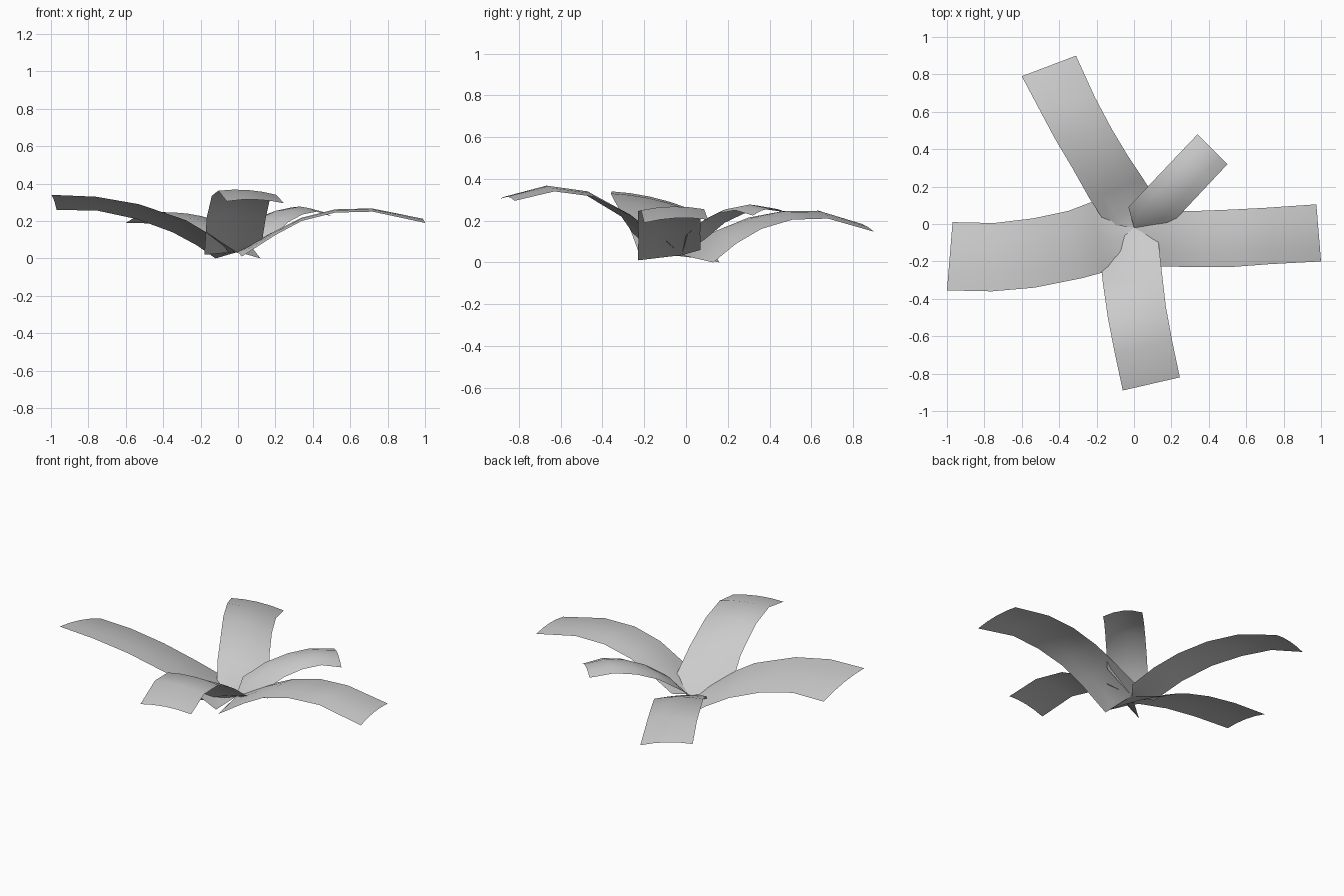
import bpy
import bmesh
from mathutils import Vector

cube = bpy.data.objects.get("Cube")
if cube:
    bpy.data.objects.remove(cube, do_unlink=True)

# One plain material for every leaf
grey = bpy.data.materials.new("leaf_grey")
grey.use_nodes = True
grey.diffuse_color = (0.6, 0.6, 0.6, 1)
grey.node_tree.nodes["Principled BSDF"].inputs["Base Color"].default_value = (0.6, 0.6, 0.6, 1)

COLUMNS = 4
APEX = Vector((0, -0.02, 0.035))    # shared root of all leaves


def leaf(name, edge_a, edge_b, arch):
    """Arched sheet between two long edges, closed by a fan at the root."""
    bm = bmesh.new()
    rows = []
    for a, b in zip(edge_a, edge_b):
        a, b = Vector(a), Vector(b)
        row = []
        for i in range(COLUMNS + 1):
            t = i / COLUMNS
            p = a.lerp(b, t)
            p.z += arch * 4 * t * (1 - t)
            row.append(bm.verts.new(p))
        rows.append(row)
    # Blade
    for r0, r1 in zip(rows, rows[1:]):
        for i in range(COLUMNS):
            bm.faces.new((r0[i], r0[i + 1], r1[i + 1], r1[i]))
    # Root fan
    root = bm.verts.new(APEX)
    for i in range(COLUMNS):
        bm.faces.new((root, rows[0][i + 1], rows[0][i]))
    # Upper side faces up
    bm.normal_update()
    if sum(f.normal.z * f.calc_area() for f in bm.faces) < 0:
        bmesh.ops.reverse_faces(bm, faces=bm.faces[:])
    mesh = bpy.data.meshes.new(name)
    bm.to_mesh(mesh)
    bm.free()
    mesh.materials.append(grey)
    for f in mesh.polygons:
        f.use_smooth = True
    obj = bpy.data.objects.new(name, mesh)
    bpy.context.collection.objects.link(obj)
    return obj


leaf("front_leaf",
     [(-0.18, -0.17, 0.02), (-0.167, -0.31, 0.22), (-0.14, -0.5, 0.335),
      (-0.105, -0.68, 0.362), (-0.06, -0.89, 0.305)],
     [(0.13, -0.09, 0.10), (0.148, -0.25, 0.215), (0.17, -0.44, 0.315),
      (0.205, -0.63, 0.34), (0.245, -0.82, 0.295)], 0.015)

leaf("right_side_leaf",
     [(0.0, -0.22, 0.03), (-0.17, -0.26, 0.14), (-0.28, -0.29, 0.205),
      (-0.53, -0.34, 0.29), (-0.76, -0.36, 0.33), (-1.0, -0.355, 0.34)],
     [(-0.12, 0.16, 0.0), (-0.22, 0.12, 0.07), (-0.35, 0.07, 0.14),
      (-0.54, 0.03, 0.21), (-0.75, 0.005, 0.255), (-0.97, 0.01, 0.26)], 0.015)

leaf("left_side_leaf",
     [(0.02, -0.23, 0.01), (0.2, -0.228, 0.125), (0.34, -0.23, 0.2),
      (0.52, -0.23, 0.245), (0.72, -0.215, 0.25), (1.0, -0.2, 0.19)],
     [(0.05, 0.07, 0.06), (0.2, 0.068, 0.14), (0.34, 0.07, 0.205),
      (0.52, 0.077, 0.25), (0.71, 0.087, 0.255), (0.975, 0.105, 0.205)], 0.015)

leaf("back_leaf",
     [(-0.15, 0.0, 0.05), (-0.24, 0.14, 0.15), (-0.33, 0.3, 0.215),
      (-0.425, 0.46, 0.245), (-0.51, 0.62, 0.245), (-0.6, 0.79, 0.19)],
     [(0.12, 0.13, 0.0), (0.05, 0.24, 0.09), (-0.03, 0.36, 0.16),
      (-0.12, 0.51, 0.205), (-0.21, 0.68, 0.21), (-0.31, 0.9, 0.147)], 0.015)

leaf("small_back_left_leaf",
     [(-0.03, 0.09, 0.11), (0.06, 0.185, 0.19), (0.15, 0.28, 0.235),
      (0.24, 0.375, 0.255), (0.34, 0.48, 0.24)],
     [(0.2, 0.0, 0.13), (0.27, 0.075, 0.195), (0.345, 0.155, 0.235),
      (0.42, 0.235, 0.25), (0.5, 0.32, 0.225)], 0.025)
